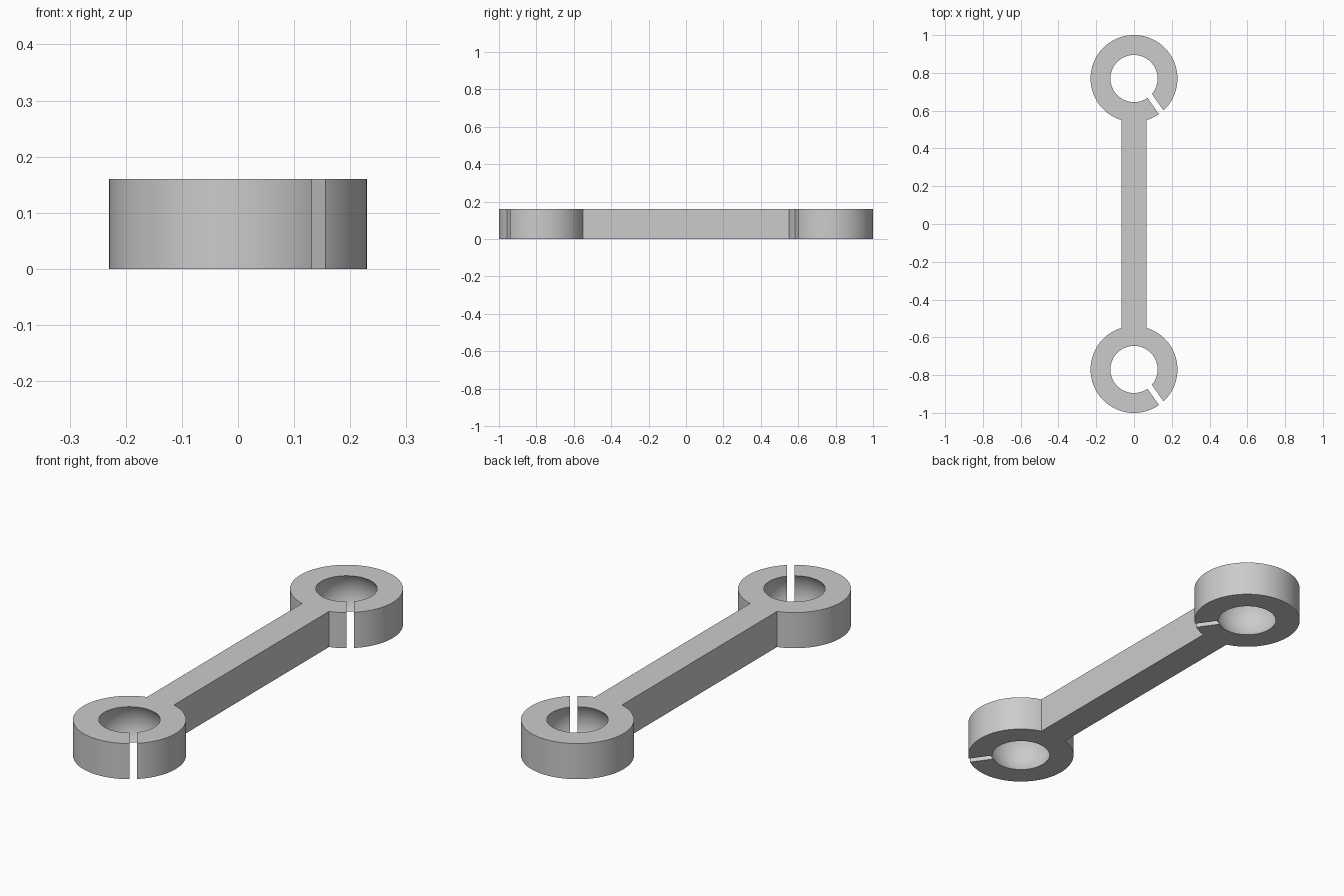
import bpy
import bmesh
from math import asin, cos, sin, pi, radians, sqrt
from mathutils import Matrix, Vector

cube = bpy.data.objects.get("Cube")
if cube:
    bpy.data.objects.remove(cube, do_unlink=True)

HEIGHT = 0.16
RING_R = 0.23
RING_Y = 1 - RING_R
BAR_HALF = 0.067
MOUTH_R = 0.125
BALL_R = sqrt(MOUTH_R ** 2 + (HEIGHT / 2) ** 2)
SLOT_ANGLE = radians(-55)
SLOT_WIDTH = 0.031

grey = bpy.data.materials.new("grey_plastic")
grey.use_nodes = True
colour = (0.6, 0.6, 0.6, 1)
grey.diffuse_color = colour
grey.node_tree.nodes["Principled BSDF"].inputs["Base Color"].default_value = colour


def make_object(name, bm):
    bmesh.ops.recalc_face_normals(bm, faces=bm.faces[:])
    mesh = bpy.data.meshes.new(name)
    bm.to_mesh(mesh)
    bm.free()
    mesh.materials.append(grey)
    obj = bpy.data.objects.new(name, mesh)
    bpy.context.collection.objects.link(obj)
    return obj


def end_arc(side, steps=96):
    """Outer arc of one end ring, leaving the neck open for the bar."""
    neck = asin(BAR_HALF / RING_R)
    start = side * pi / 2 + pi + neck
    for i in range(steps + 1):
        a = start + (2 * pi - 2 * neck) * i / steps
        yield (RING_R * cos(a), side * RING_Y + RING_R * sin(a), 0)


# Link body: two round ends joined by a straight bar
bm = bmesh.new()
outline = list(end_arc(1)) + list(end_arc(-1))
base = bm.faces.new([bm.verts.new(p) for p in outline])
top = bmesh.ops.extrude_face_region(bm, geom=[base])["geom"]
bmesh.ops.translate(bm, vec=(0, 0, HEIGHT),
                    verts=[v for v in top if isinstance(v, bmesh.types.BMVert)])
link = make_object("ball_socket_link", bm)

# Cutters: a ball socket and a slanted slot in each end
cutters = []
for side in (-1, 1):
    centre = Vector((0, side * RING_Y, HEIGHT / 2))
    bm = bmesh.new()
    bmesh.ops.create_uvsphere(bm, u_segments=64, v_segments=40, radius=BALL_R,
                              matrix=Matrix.Translation(centre))
    cutters.append(make_object("socket_cutter", bm))

    bm = bmesh.new()
    bmesh.ops.create_cube(bm, size=1)
    bmesh.ops.scale(bm, vec=(0.3, SLOT_WIDTH, 2 * HEIGHT), verts=bm.verts[:])
    bmesh.ops.translate(bm, vec=(0.2, SLOT_WIDTH / 2, 0), verts=bm.verts[:])
    bm.transform(Matrix.Translation(centre) @ Matrix.Rotation(SLOT_ANGLE, 4, "Z"))
    cutters.append(make_object("slot_cutter", bm))

bpy.context.view_layer.objects.active = link
link.select_set(True)
for cutter in cutters:
    cutter.hide_render = True
    cut = link.modifiers.new("cut", "BOOLEAN")
    cut.operation = "DIFFERENCE"
    cut.solver = "EXACT"
    cut.object = cutter
    bpy.ops.object.modifier_apply(modifier=cut.name)
for cutter in cutters:
    bpy.data.objects.remove(cutter, do_unlink=True)

bpy.ops.object.shade_smooth_by_angle(angle=radians(25))
